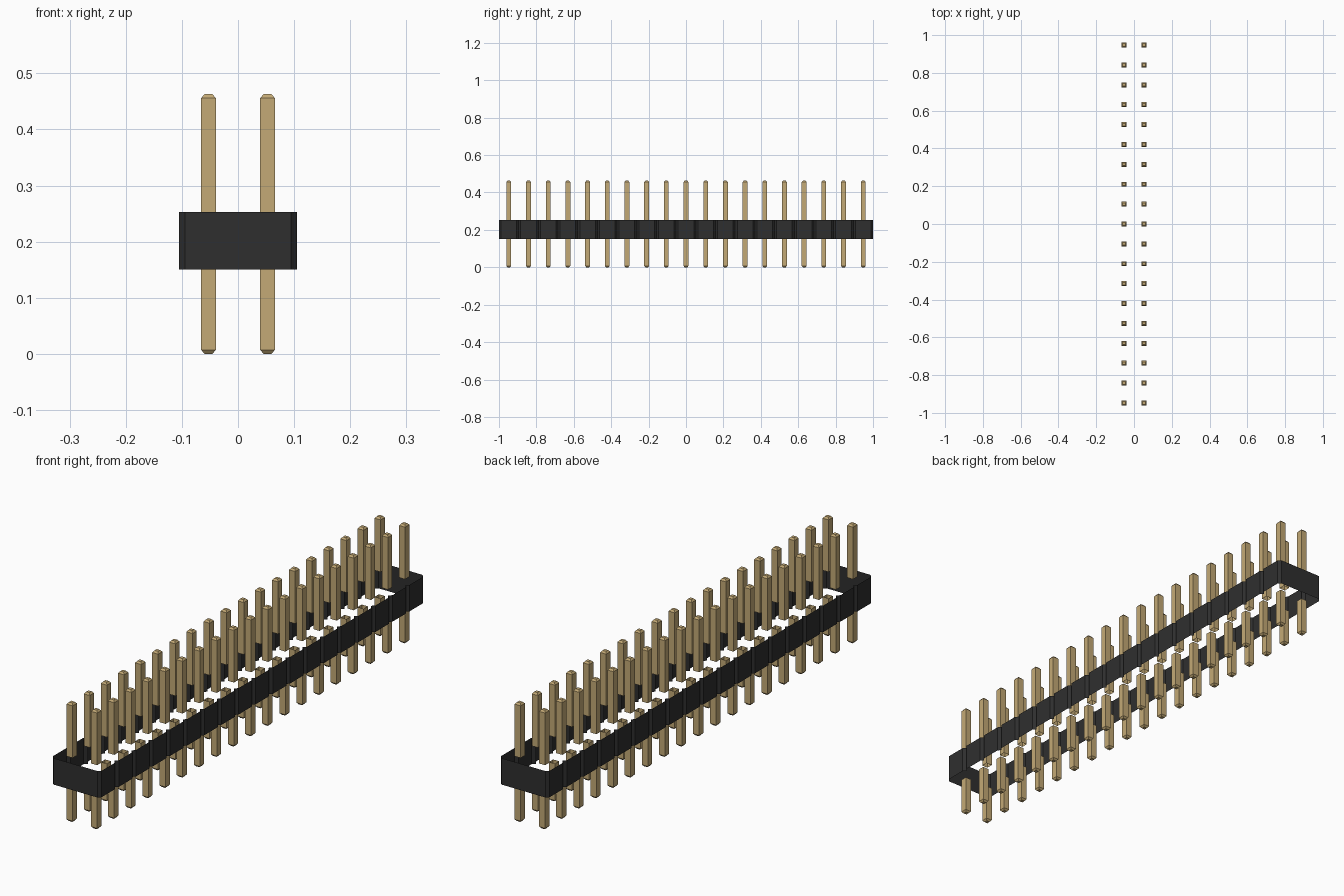
import bpy

default = bpy.data.objects.get("Cube")
if default:
    bpy.data.objects.remove(default, do_unlink=True)

COUNT = 19               # pins per row
PITCH = 2.0 / COUNT      # distance between pins
HALF = PITCH             # half width of the housing
CHAMFER = 0.011          # corner cut of each housing segment
BASE, TOP, TIP = 0.15, 0.253, 0.463
PIN, POINT, TAPER = 0.013, 0.007, 0.007


def material(name, color):
    mat = bpy.data.materials.new(name)
    mat.use_nodes = True
    mat.diffuse_color = color
    bsdf = mat.node_tree.nodes["Principled BSDF"]
    bsdf.inputs["Base Color"].default_value = color
    bsdf.inputs["Roughness"].default_value = 0.6
    return mat


def loft(name, rings, mat, cap_start=False, cap_end=False):
    """Join equal counter-clockwise rings, listed from low to high."""
    n = len(rings[0])
    verts = [v for ring in rings for v in ring]
    faces = []
    for r in range(len(rings) - 1):
        for i in range(n):
            j = (i + 1) % n
            faces.append((r * n + i, r * n + j, (r + 1) * n + j, (r + 1) * n + i))
    if cap_start:
        faces.append(tuple(reversed(range(n))))
    if cap_end:
        faces.append(tuple(range(len(verts) - n, len(verts))))
    mesh = bpy.data.meshes.new(name)
    mesh.from_pydata(verts, [], faces)
    mesh.materials.append(mat)
    obj = bpy.data.objects.new(name, mesh)
    bpy.context.collection.objects.link(obj)
    return obj


def square(half, z):
    return [(-half, -half, z), (half, -half, z), (half, half, z), (-half, half, z)]


def repeat(obj):
    """Two rows of pins, starting from the front right corner."""
    obj.location = (-PITCH / 2, -1 + PITCH / 2, 0)
    for label, count, step in (("rows", 2, (PITCH, 0, 0)), ("pins", COUNT, (0, PITCH, 0))):
        arr = obj.modifiers.new(label, "ARRAY")
        arr.count = count
        arr.use_relative_offset = False
        arr.use_constant_offset = True
        arr.constant_offset_displace = step


black = material("black plastic", (0.028, 0.028, 0.028, 1))
brass = material("brass", (0.55, 0.40, 0.18, 1))

# Housing: open wall with a chamfered notch between segments
side = []
for k in range(COUNT):
    y0 = -1 + k * PITCH
    y1 = y0 + PITCH
    if k == 0:
        side.append((HALF - CHAMFER, y0))
    side += [(HALF, y0 + CHAMFER), (HALF, y1 - CHAMFER), (HALF - CHAMFER, y1)]
outline = side + [(-x, -y) for x, y in side]
loft("housing", [[(x, y, z) for x, y in outline] for z in (BASE, TOP)], black)

# Upper pins rise from the housing top, lower pins hang from its underside
repeat(loft("upper_pins", [square(PIN, TOP), square(PIN, TIP - TAPER), square(POINT, TIP)],
            brass, cap_end=True))
repeat(loft("lower_pins", [square(POINT, 0), square(PIN, TAPER), square(PIN, BASE)],
            brass, cap_start=True))
